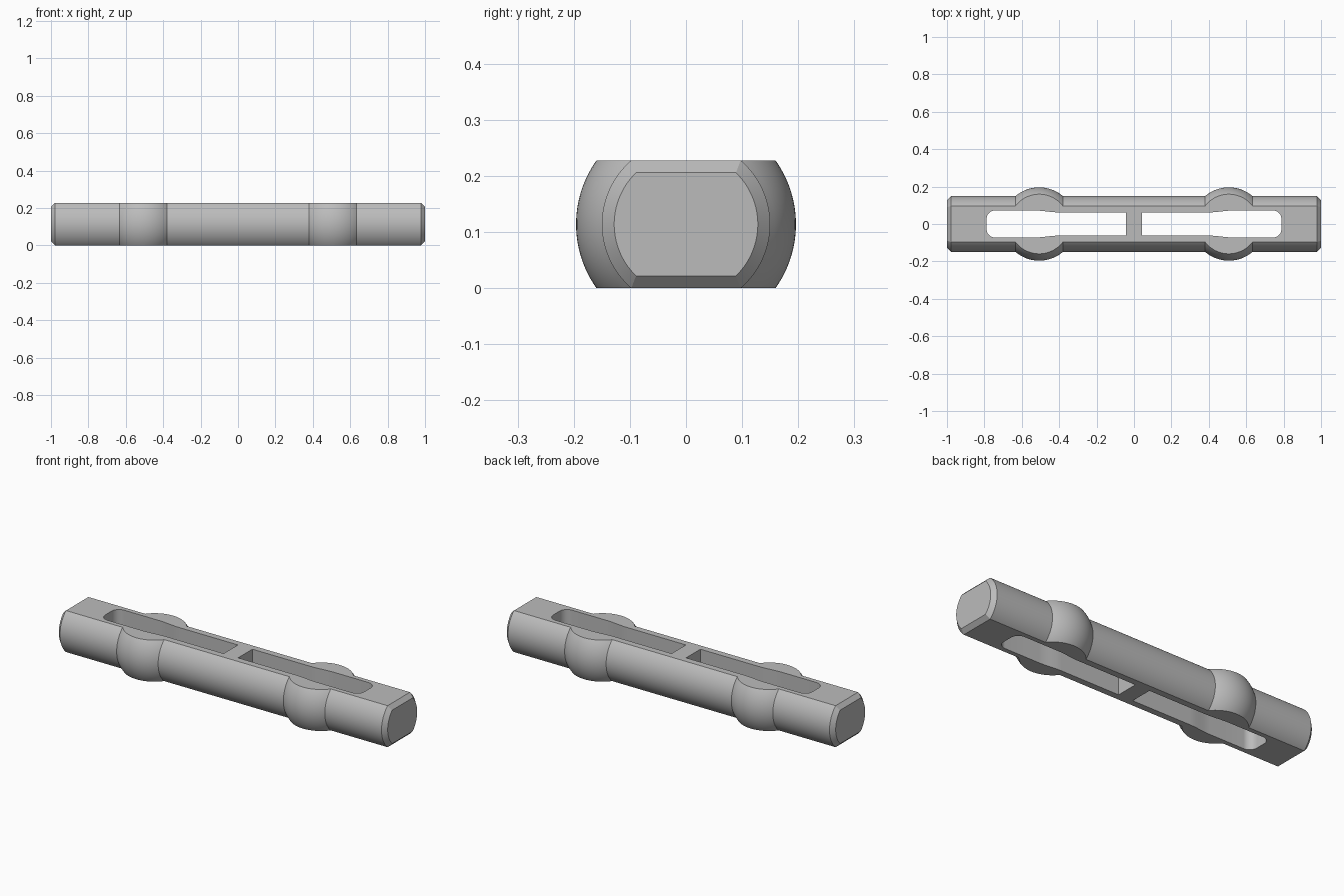
import bpy, bmesh, math
from mathutils import Vector

cube = bpy.data.objects.get("Cube")
if cube:
    bpy.data.objects.remove(cube, do_unlink=True)

RADIUS, BUMP, HEIGHT = 0.15, 0.196, 0.228
BUMP_X, CHAMFER = 0.507, 0.022
MID = HEIGHT / 2

grey = bpy.data.materials.new("plain grey")
grey.use_nodes = True
colour = (0.5, 0.5, 0.5, 1)
grey.diffuse_color = colour
grey.node_tree.nodes["Principled BSDF"].inputs["Base Color"].default_value = colour


def make_object(name, bm):
    bmesh.ops.recalc_face_normals(bm, faces=bm.faces)
    mesh = bpy.data.meshes.new(name)
    bm.to_mesh(mesh)
    bm.free()
    mesh.materials.append(grey)
    ob = bpy.data.objects.new(name, mesh)
    bpy.context.collection.objects.link(ob)
    return ob


def slice_off(bm, point, normal):
    """Cut away everything beyond a plane and cap the opening."""
    cut = bmesh.ops.bisect_plane(bm, geom=bm.verts[:] + bm.edges[:] + bm.faces[:],
                                 dist=1e-6, plane_co=point, plane_no=normal, clear_outer=True)
    rim = [e for e in cut["geom_cut"] if isinstance(e, bmesh.types.BMEdge) and e.is_boundary]
    bmesh.ops.edgeloop_fill(bm, edges=rim)


# Round rod with two spherical bulges, revolved about x
half_angle = math.acos(RADIUS / BUMP)
arc = [-half_angle + 2 * half_angle * i / 20 for i in range(21)]
right_half = [(BUMP_X + BUMP * math.sin(a), BUMP * math.cos(a)) for a in arc]
right_half += [(1 - CHAMFER, RADIUS), (1, RADIUS - CHAMFER)]
profile = [(-x, r) for x, r in reversed(right_half)] + right_half

SIDES = 96
bm = bmesh.new()
rings = []
for x, r in profile:
    angles = [2 * math.pi * (i + 0.5) / SIDES for i in range(SIDES)]
    rings.append([bm.verts.new((x, r * math.cos(a), MID + r * math.sin(a))) for a in angles])
for a, b in zip(rings, rings[1:]):
    for i in range(SIDES):
        j = (i + 1) % SIDES
        bm.faces.new((a[i], a[j], b[j], b[i]))
bm.faces.new(rings[0])
bm.faces.new(rings[-1])

# Flat top and bottom, with their end chamfers
for s in (1, -1):
    slice_off(bm, Vector((0, 0, MID + s * MID)), Vector((0, 0, s)))
    for e in (1, -1):
        slice_off(bm, Vector((e * (1 - CHAMFER), 0, MID + s * MID)), Vector((e, 0, s)))
rod = make_object("slotted_pin", bm)

# Slot outline: narrow inside, easing wider, rounded outer corners
INNER, OUTER, NARROW, WIDE, CORNER = 0.044, 0.788, 0.062, 0.072, 0.045
edge = [(INNER, NARROW)]
for i in range(13):
    t = i / 12
    edge.append((0.4 + 0.13 * t, NARROW + (WIDE - NARROW) * t * t * (3 - 2 * t)))
for i in range(13):
    a = math.pi / 2 * (1 - i / 12)
    edge.append((OUTER - CORNER + CORNER * math.cos(a), WIDE - CORNER + CORNER * math.sin(a)))
outline = edge + [(x, -y) for x, y in reversed(edge)]

for side, name in ((1, "left_slot_cutter"), (-1, "right_slot_cutter")):
    bm = bmesh.new()
    base = bm.faces.new([bm.verts.new((side * x, y, -0.1)) for x, y in outline])
    grown = bmesh.ops.extrude_face_region(bm, geom=[base])
    top = [v for v in grown["geom"] if isinstance(v, bmesh.types.BMVert)]
    bmesh.ops.translate(bm, verts=top, vec=(0, 0, HEIGHT + 0.2))
    cutter = make_object(name, bm)
    cutter.hide_render = True
    mod = rod.modifiers.new(name, 'BOOLEAN')
    mod.operation, mod.solver, mod.object = 'DIFFERENCE', 'EXACT', cutter

# Bake the cuts, then shade smooth with crisp edges
bpy.context.view_layer.update()
graph = bpy.context.evaluated_depsgraph_get()
baked = bpy.data.meshes.new_from_object(rod.evaluated_get(graph))
cutters = [m.object for m in rod.modifiers]
rod.modifiers.clear()
rod.data = baked
for cutter in cutters:
    bpy.data.objects.remove(cutter, do_unlink=True)
bpy.ops.object.select_all(action='DESELECT')
rod.select_set(True)
bpy.context.view_layer.objects.active = rod
bpy.ops.object.shade_smooth_by_angle(angle=math.radians(25))
